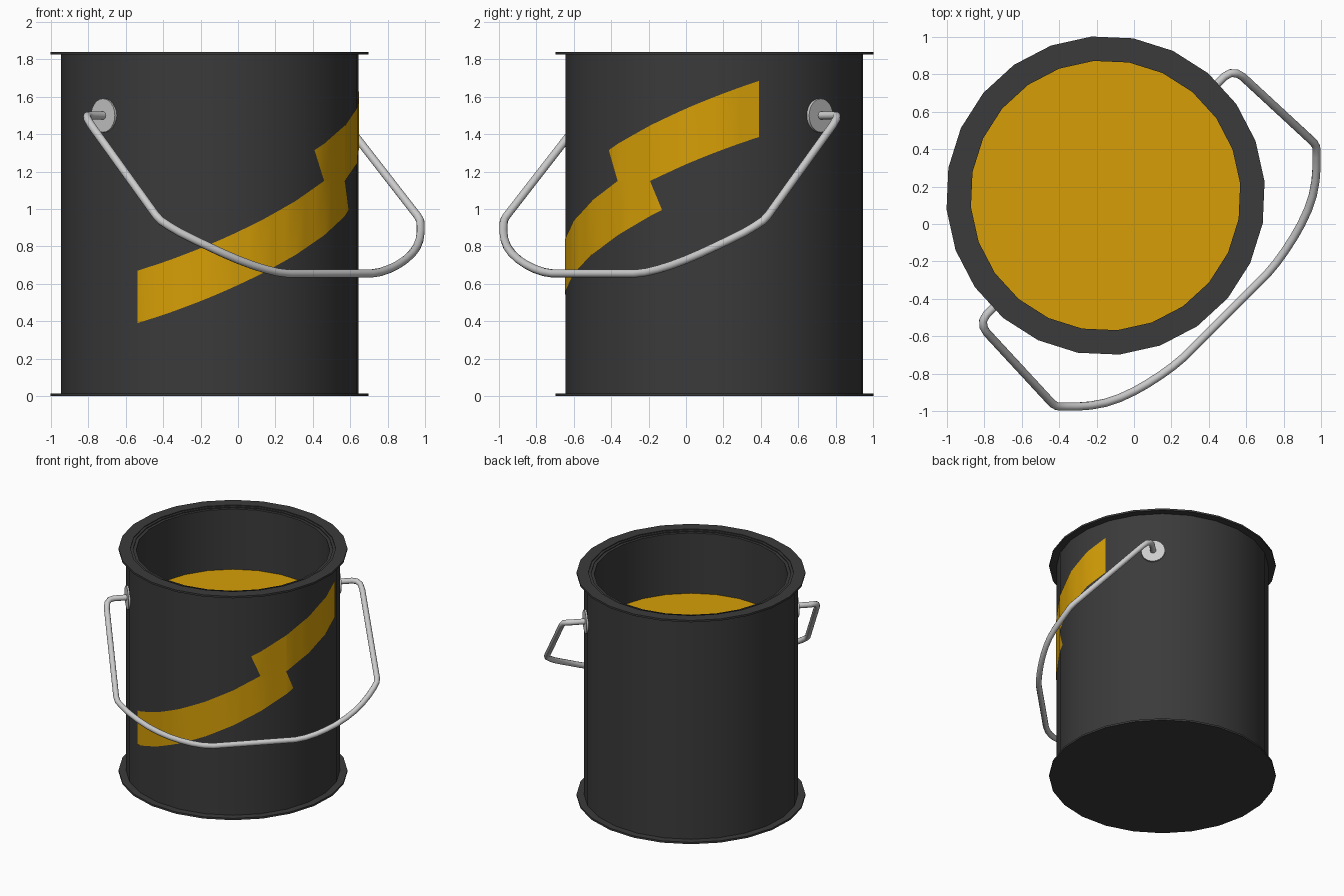
import bpy, bmesh, math
from mathutils import Vector

cube = bpy.data.objects.get("Cube")
if cube:
    bpy.data.objects.remove(cube)

SIDES = 24
STEP = 2 * math.pi / SIDES
TURN = math.radians(5)               # the pail's facets are turned slightly
CENTRE = Vector((-0.152, 0.152, 0))
BODY_R = 0.798
ACROSS = Vector((1, 1, 0)).normalized()
OUTWARD = Vector((1, -1, 0)).normalized()


def material(name, rgb, roughness=0.6):
    m = bpy.data.materials.new(name)
    m.use_nodes = True
    m.diffuse_color = (*rgb, 1)
    bsdf = m.node_tree.nodes["Principled BSDF"]
    bsdf.inputs["Base Color"].default_value = (*rgb, 1)
    bsdf.inputs["Roughness"].default_value = roughness
    return m


charcoal = material("charcoal", (0.043, 0.043, 0.043))
yellow = material("golden yellow", (0.67, 0.345, 0.002))
steel = material("light steel", (0.6, 0.6, 0.6))


def add_object(name, mesh, mat, angle=30):
    mesh.materials.clear()
    mesh.materials.append(mat)
    ob = bpy.data.objects.new(name, mesh)
    bpy.context.collection.objects.link(ob)
    bpy.ops.object.select_all(action='DESELECT')
    ob.select_set(True)
    bpy.context.view_layer.objects.active = ob
    bpy.ops.object.shade_smooth_by_angle(angle=math.radians(angle))
    return ob


def finish(name, bm, mat):
    mesh = bpy.data.meshes.new(name)
    bm.to_mesh(mesh)
    bm.free()
    return add_object(name, mesh, mat)


def lathe(name, profile, mat, cap_first=False, cap_last=False):
    """Spin (radius, height) points round the pail's axis."""
    bm = bmesh.new()
    rings = []
    for r, z in profile:
        rings.append([bm.verts.new(CENTRE + Vector((r * math.cos(TURN + i * STEP),
                                                    r * math.sin(TURN + i * STEP), z)))
                      for i in range(SIDES)])
    for a, b in zip(rings, rings[1:]):
        for i in range(SIDES):
            j = (i + 1) % SIDES
            bm.faces.new((a[i], a[j], b[j], b[i]))
    if cap_first:
        bm.faces.new(rings[0][::-1])
    if cap_last:
        bm.faces.new(rings[-1])
    return finish(name, bm, mat)


# Pail: wall, two flat flanges and the paint inside
lathe("pail_wall", [(BODY_R, 0.005), (BODY_R, 1.83)], charcoal)
lathe("bottom_flange", [(0.853, 0), (0.853, 0.015), (0.79, 0.015)], charcoal, cap_first=True)
lathe("top_rim", [(0.79, 1.825), (0.853, 1.825), (0.853, 1.84), (0.765, 1.84),
                  (0.765, 1.833), (0.745, 1.833), (0.745, 1.826), (0.722, 1.826),
                  (0.722, 1.30)], charcoal)
lathe("paint_surface", [(0.722, 1.33)], yellow, cap_last=True)


# Zigzag stripe, laid on the wall as two thin strips
def warp(deg):
    """Flatten the wall's angle, so straight stripe edges bow as they wrap round."""
    return math.sin(0.8 * math.radians(deg + 45))


def interpolate(points, deg):
    for (d0, z0), (d1, z1) in zip(points, points[1:]):
        if deg <= d1:
            return z0 + (z1 - z0) * (warp(deg) - warp(d0)) / (warp(d1) - warp(d0))
    return points[-1][1]


def on_wall(deg, z):
    a = math.radians(deg)
    off = (a - TURN) % STEP - STEP / 2
    r = BODY_R * math.cos(STEP / 2) / math.cos(off) + 0.004
    return CENTRE + Vector((r * math.cos(a), r * math.sin(a), z))


def stripe(name, low, high):
    corners = {p[0] for p in low + high}
    start, end = min(corners), max(corners)
    seams = {math.degrees(TURN + STEP * k / 3) for k in range(-3 * SIDES, 3 * SIDES)}
    cuts = sorted(corners | {s for s in seams if start < s < end
                             and all(abs(s - c) > 0.3 for c in corners)})
    bm = bmesh.new()
    cols = [[bm.verts.new(on_wall(d, interpolate(edge, d))) for edge in (low, high)] for d in cuts]
    for a, b in zip(cols, cols[1:]):
        bm.faces.new((a[0], b[0], b[1], a[1]))
    bmesh.ops.remove_doubles(bm, verts=bm.verts, dist=0.0005)
    return finish(name, bm, yellow)


notch_left, notch_right = (-40.2, 1.15), (-25.4, 1.15)
lower_tip, upper_tip = (-20.6, 0.995), (-45.2, 1.315)
stripe("lower_stripe", [(-119, 0.39), lower_tip],
       [(-119, 0.67), notch_left, notch_right, lower_tip])
stripe("upper_stripe", [upper_tip, notch_left, notch_right, (17.4, 1.385)],
       [upper_tip, (17.4, 1.685)])

# Round ears that hold the handle
for side, label in ((1, "left"), (-1, "right")):
    bm = bmesh.new()
    bmesh.ops.create_cone(bm, cap_ends=True, segments=24, radius1=0.09, radius2=0.09, depth=0.026)
    bmesh.ops.transform(bm, matrix=ACROSS.to_track_quat('Z', 'Y').to_matrix().to_4x4(), verts=bm.verts)
    bmesh.ops.translate(bm, vec=CENTRE + ACROSS * side * 0.793 + Vector((0, 0, 1.5)), verts=bm.verts)
    finish(label + "_ear", bm, steel)

# Wire handle: half a path as (across, outward, height), mirrored
half = [(0.79, 0, 1.5), (0.90, 0, 1.5), (0.935, 0.01, 1.497), (0.958, 0.035, 1.483),
        (0.967, 0.07, 1.45), (0.987, 0.585, 0.963), (0.98, 0.612, 0.938), (0.95, 0.645, 0.908),
        (0.908, 0.687, 0.873), (0.85, 0.737, 0.835), (0.783, 0.783, 0.797), (0.71, 0.819, 0.761),
        (0.63, 0.848, 0.728), (0.55, 0.87, 0.701), (0.47, 0.887, 0.679), (0.39, 0.9, 0.663),
        (0.31, 0.907, 0.655)]
path = half + [(-a, o, z) for a, o, z in reversed(half)]
curve = bpy.data.curves.new("handle_path", 'CURVE')
curve.dimensions = '3D'
curve.bevel_depth = 0.022
curve.bevel_resolution = 3
curve.use_fill_caps = True
spline = curve.splines.new('POLY')
spline.points.add(len(path) - 1)
for point, (a, o, z) in zip(spline.points, path):
    point.co = (*(CENTRE + ACROSS * a + OUTWARD * o + Vector((0, 0, z))), 1)
wire = bpy.data.objects.new("handle_path", curve)
bpy.context.collection.objects.link(wire)
bpy.context.view_layer.update()
mesh = bpy.data.meshes.new_from_object(wire.evaluated_get(bpy.context.evaluated_depsgraph_get()))
bpy.data.objects.remove(wire)
add_object("handle", mesh, steel, 50)
